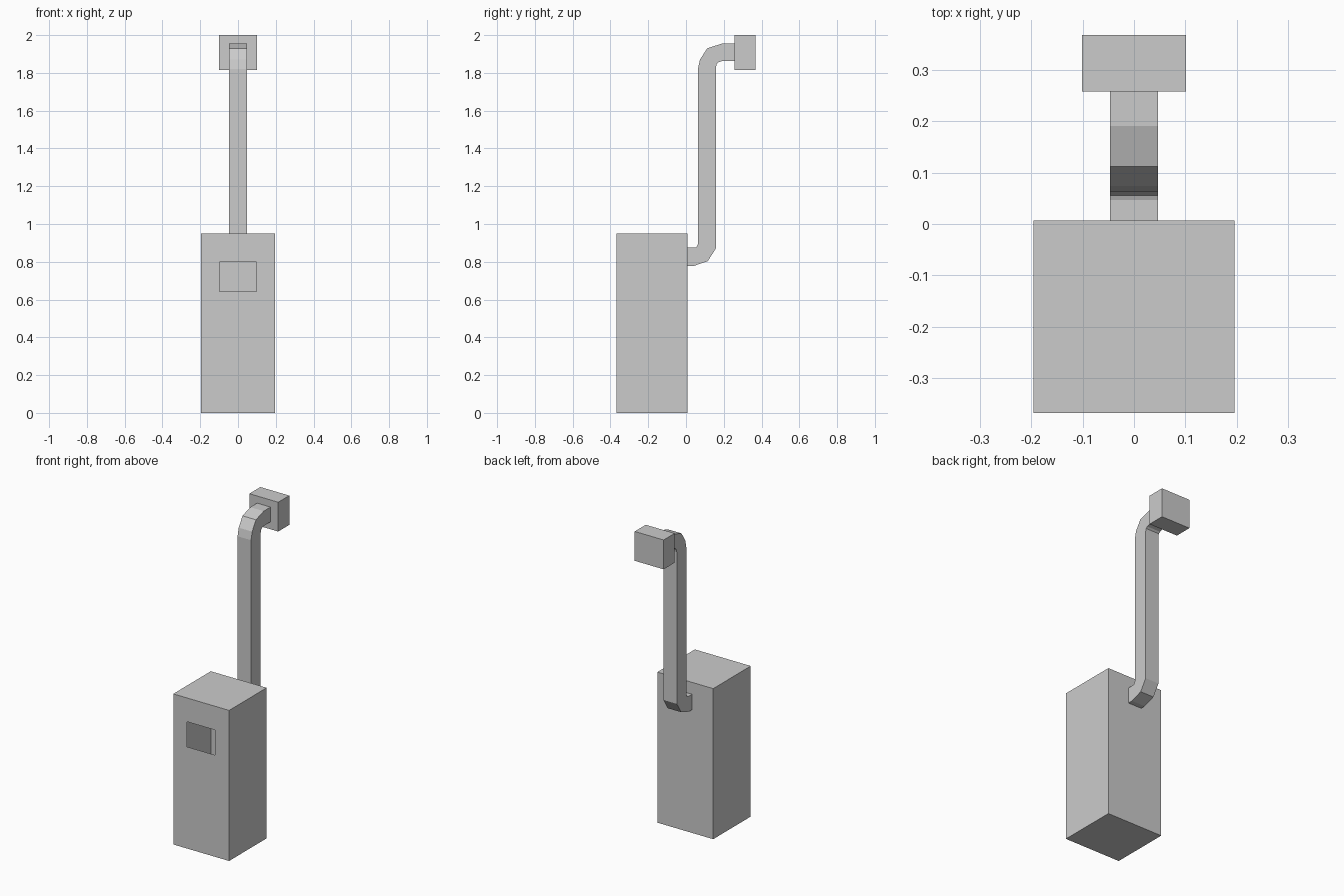
import bpy, bmesh

if "Cube" in bpy.data.objects:
    bpy.data.objects.remove(bpy.data.objects["Cube"])


def finish(name, bm):
    me = bpy.data.meshes.new(name)
    bm.to_mesh(me)
    bm.free()
    ob = bpy.data.objects.new(name, me)
    bpy.context.collection.objects.link(ob)
    return ob


def box(bm, lo, hi):
    r = bmesh.ops.create_cube(bm, size=1)
    for v in r["verts"]:
        v.co = [a if c < 0 else b for c, a, b in zip(v.co, lo, hi)]


# Hollow cabinet shell with a rectangular opening in its front
bm = bmesh.new()
box(bm, (-0.195, -0.367, 0), (0.195, 0.007, 0.95))
bm.normal_update()
front = min(bm.faces, key=lambda f: f.calc_center_median().y)
bmesh.ops.inset_individual(bm, faces=[front], thickness=0.05)
for v in front.verts:
    v.co.x = 0.098 if v.co.x > 0 else -0.098
    v.co.z = 0.80 if v.co.z > 0.475 else 0.642
bmesh.ops.delete(bm, geom=[front], context='FACES_ONLY')
finish("cabinet", bm)

# Square pipe: paired (y, z) points along its two profile edges
upper = [(0.007, 0.875), (0.047, 0.875), (0.055, 0.878), (0.063, 0.893), (0.063, 1.82),
         (0.074, 1.87), (0.112, 1.93), (0.19, 1.955), (0.257, 1.955)]
lower = [(0.007, 0.777), (0.038, 0.777), (0.115, 0.803), (0.159, 0.872), (0.159, 1.83),
         (0.163, 1.848), (0.173, 1.857), (0.19, 1.862), (0.257, 1.862)]
bm = bmesh.new()
W = 0.047
rings = [[bm.verts.new(p) for p in ((-W, *a), (W, *a), (W, *b), (-W, *b))]
         for a, b in zip(upper, lower)]
for r0, r1 in zip(rings, rings[1:]):
    for i in range(4):
        j = (i + 1) % 4
        bm.faces.new((r0[i], r0[j], r1[j], r1[i]))
bmesh.ops.recalc_face_normals(bm, faces=bm.faces[:])
finish("pipe", bm)

# Box at the top end of the pipe
bm = bmesh.new()
box(bm, (-0.101, 0.257, 1.815), (0.101, 0.367, 2.0))
finish("top_box", bm)
